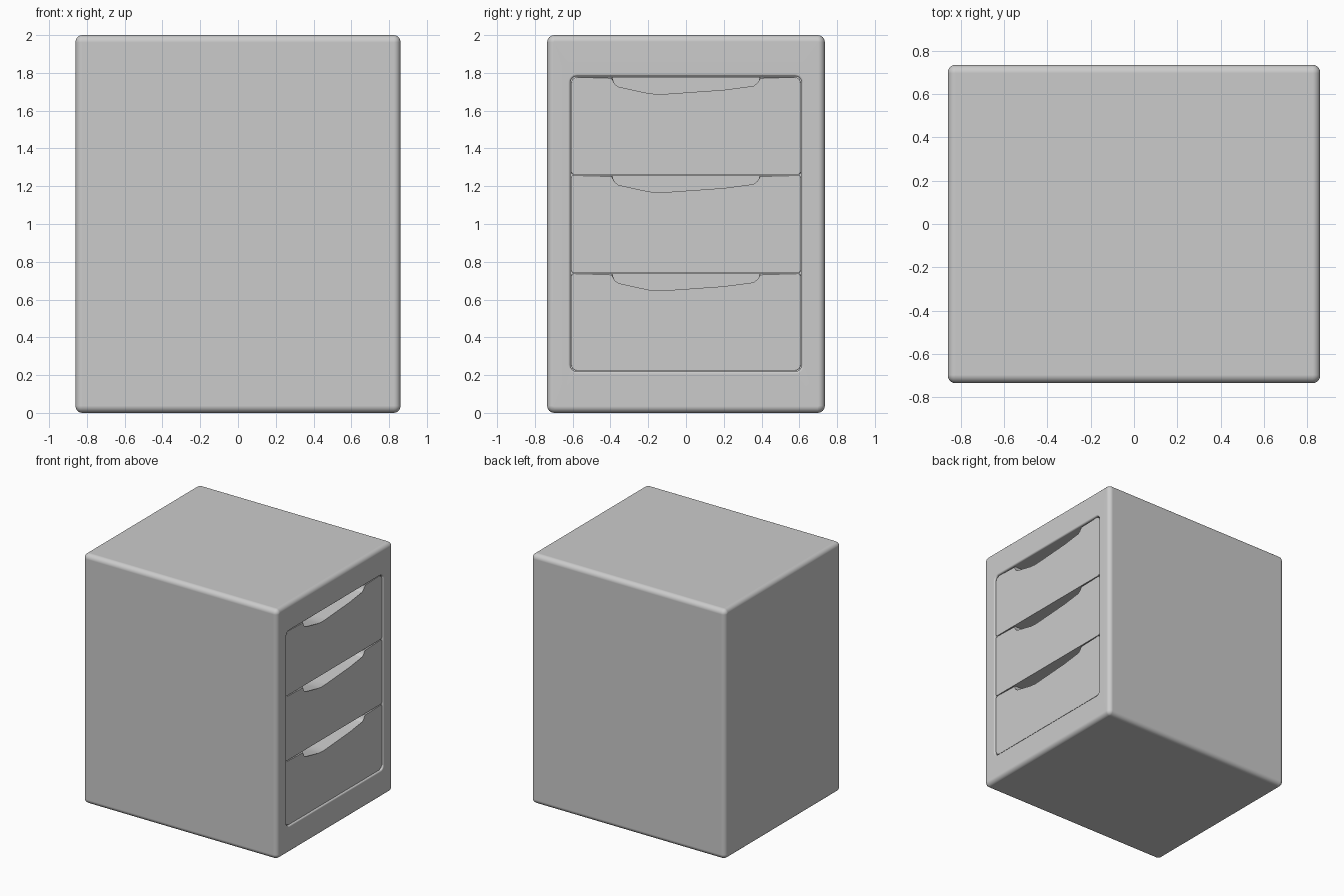
import bpy, bmesh
from math import sin, cos, pi

if "Cube" in bpy.data.objects:
    bpy.data.objects.remove(bpy.data.objects["Cube"])


def finish(bm, name):
    bmesh.ops.recalc_face_normals(bm, faces=bm.faces)
    mesh = bpy.data.meshes.new(name)
    bm.to_mesh(mesh)
    bm.free()
    obj = bpy.data.objects.new(name, mesh)
    bpy.context.collection.objects.link(obj)
    bpy.ops.object.select_all(action='DESELECT')
    obj.select_set(True)
    bpy.context.view_layer.objects.active = obj
    bpy.ops.object.shade_smooth_by_angle(angle=0.7)
    wn = obj.modifiers.new("face_normals", 'WEIGHTED_NORMAL')
    wn.keep_sharp = True
    return obj


def rounded_rect(y0, y1, z0, z1, radii, n=6):
    """Counter-clockwise loop from bottom left; one radius per corner."""
    pts = []
    corners = [(y0, z0, 1, 1), (y1, z0, -1, 1), (y1, z1, -1, -1), (y0, z1, 1, -1)]
    for k, ((y, z, sy, sz), r) in enumerate(zip(corners, radii)):
        for i in range(n + 1):
            a = pi + (k + i / n) * pi / 2
            pts.append((y + sy * r + r * cos(a), z + sz * r + r * sin(a)))
    return pts


def loft(loops):
    """Join (x, points) loops and cap both ends."""
    bm = bmesh.new()
    rings = [[bm.verts.new((x, y, z)) for y, z in pts] for x, pts in loops]
    for a, b in zip(rings, rings[1:]):
        for i in range(len(a)):
            j = (i + 1) % len(a)
            bm.faces.new((a[i], a[j], b[j], b[i]))
    back, front = bm.faces.new(rings[0]), bm.faces.new(rings[-1])
    return bm, back, front


HX, HY, HZ = 0.86, 0.735, 2.0
R, LIP, STEPS = 0.035, 0.012, 5
arc = [i / STEPS * pi / 2 for i in range(STEPS + 1)]


def shell(x, inset):
    r = R + 0.003 - inset
    return x, rounded_rect(-HY + inset, HY - inset, inset, HZ - inset, [r] * 4)


def opening(x, grow):
    return x, rounded_rect(-0.612 - grow, 0.612 + grow, 0.219 - grow,
                           1.782 + grow, [0.035 + grow] * 4)


# Cabinet: rounded shell that folds inwards at the drawer opening
loops = [shell(-HX + R * (1 - sin(a)), R * (1 - cos(a))) for a in reversed(arc)]
loops = [shell(-HX + R * (1 - cos(a)), R * (1 - sin(a))) for a in arc]
loops += [shell(HX - R * (1 - sin(a)), R * (1 - cos(a))) for a in arc]
loops += [opening(HX - LIP * (1 - cos(a)), LIP * (1 - sin(a))) for a in arc]
loops.append(opening(0.44, 0))
finish(loft(loops)[0], "cabinet")

# Finger scoop along the top edge of each drawer (y, drop below top)
SCOOP = [(0.39, 0), (0.382, 0.035), (0.36, 0.052), (0.2, 0.067), (-0.1, 0.088),
         (-0.15, 0.09), (-0.2, 0.085), (-0.36, 0.056), (-0.382, 0.04), (-0.39, 0)]
X_BACK, X_SCOOP, X_FACE = 0.46, 0.69, 0.85

for k, name in enumerate(("bottom", "middle", "top")):
    z0, z1 = 0.22 + 0.52 * k + 0.003, 0.22 + 0.52 * (k + 1) - 0.003
    low = 0.032 if k == 0 else 0.01
    high = 0.032 if k == 2 else 0.01
    outline = rounded_rect(-0.608, 0.608, z0, z1, [low, low, high, high])

    # Drawer front, with the scoop cut into its outline
    half = len(outline) * 3 // 4
    profile = outline[:half] + [(y, z1 - d) for y, d in SCOOP] + outline[half:]
    bm, back, front = loft([(X_SCOOP, profile), (X_FACE, profile)])
    bmesh.ops.bevel(bm, geom=list(front.edges), offset=0.006, segments=3,
                    profile=0.5, affect='EDGES', clamp_overlap=True)
    finish(bm, name + "_drawer_front")

    # Drawer body closing the back of the scoop
    finish(loft([(X_BACK, outline), (X_SCOOP, outline)])[0], name + "_drawer_body")
